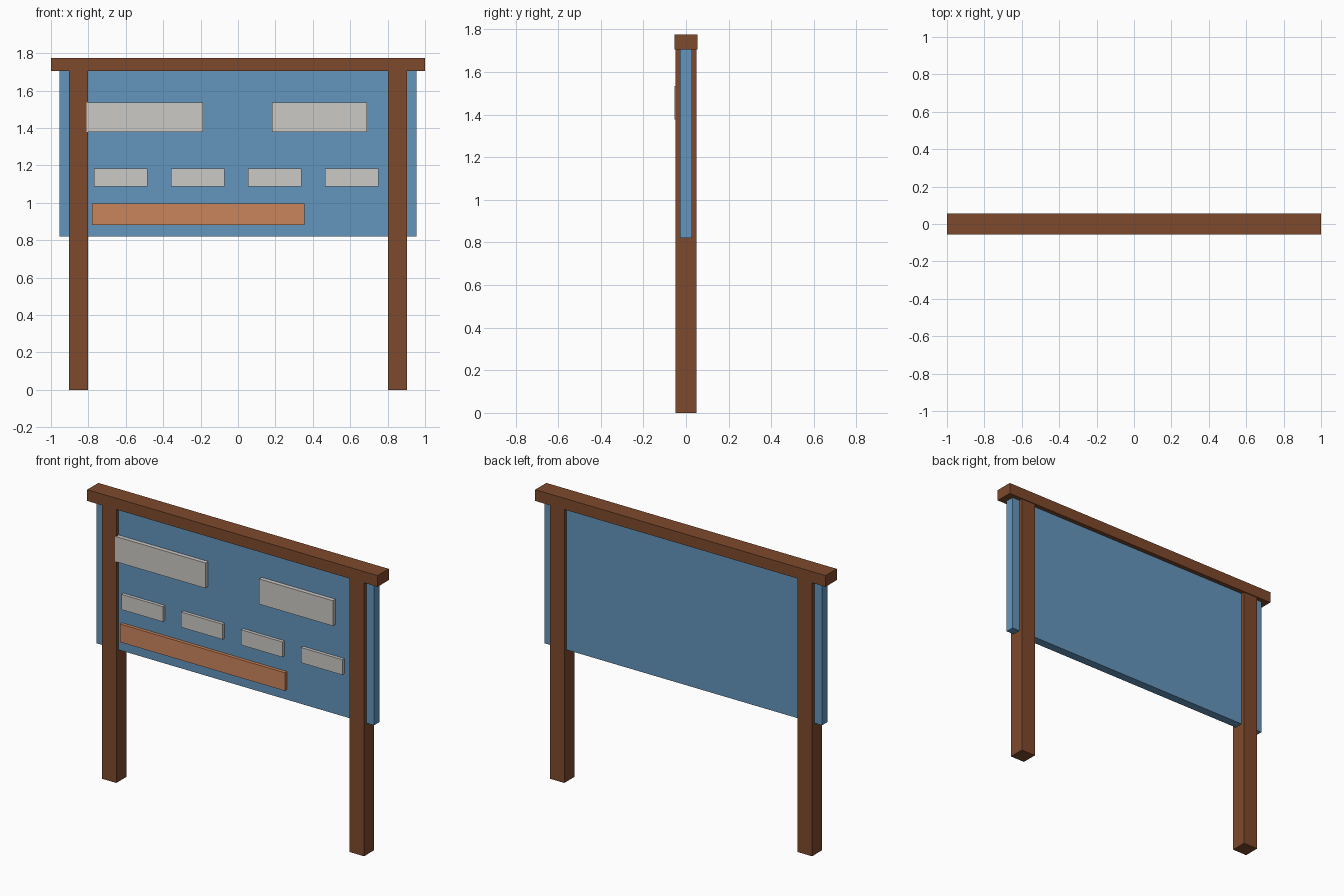
import bpy

if "Cube" in bpy.data.objects:
    bpy.data.objects.remove(bpy.data.objects["Cube"], do_unlink=True)


def material(name, color):
    mat = bpy.data.materials.new(name)
    mat.use_nodes = True
    rgba = (*color, 1)
    mat.diffuse_color = rgba
    mat.node_tree.nodes["Principled BSDF"].inputs["Base Color"].default_value = rgba
    return mat


def box(name, x, y, z, mat):
    """Box spanning the (low, high) range on each axis."""
    spans = (x, y, z)
    bpy.ops.mesh.primitive_cube_add(size=1, location=[(a + b) / 2 for a, b in spans])
    obj = bpy.context.object
    obj.name = name
    obj.scale = [b - a for a, b in spans]
    bpy.ops.object.transform_apply(location=False, rotation=False, scale=True)
    obj.data.materials.append(mat)
    return obj


wood = material("brown wood", (0.21, 0.068, 0.026))
blue = material("board blue", (0.127, 0.305, 0.515))
paper = material("pale grey", (0.60, 0.585, 0.56))
orange = material("soft orange", (0.60, 0.235, 0.107))

# Timber frame
for side, cx in (("left", 0.853), ("right", -0.853)):
    box(side + "_post", (cx - 0.05, cx + 0.05), (-0.05, 0.05), (0, 1.71), wood)
box("top_beam", (-1, 1), (-0.055, 0.055), (1.705, 1.775), wood)

# Board
FRONT = -0.027
box("board", (-0.955, 0.955), (FRONT, -FRONT), (0.82, 1.705), blue)

# Large notices
for i, x in enumerate([(-0.81, -0.187), (0.183, 0.69)]):
    box(f"large_notice_{i + 1}", x, (-0.053, FRONT), (1.378, 1.535), paper)

# Row of small notices
for i in range(4):
    x = -0.77 + i * 0.412
    box(f"small_notice_{i + 1}", (x, x + 0.285), (-0.047, FRONT), (1.087, 1.182), paper)

# Long strip along the bottom
box("bottom_strip", (-0.78, 0.355), (-0.047, FRONT), (0.882, 0.995), orange)
